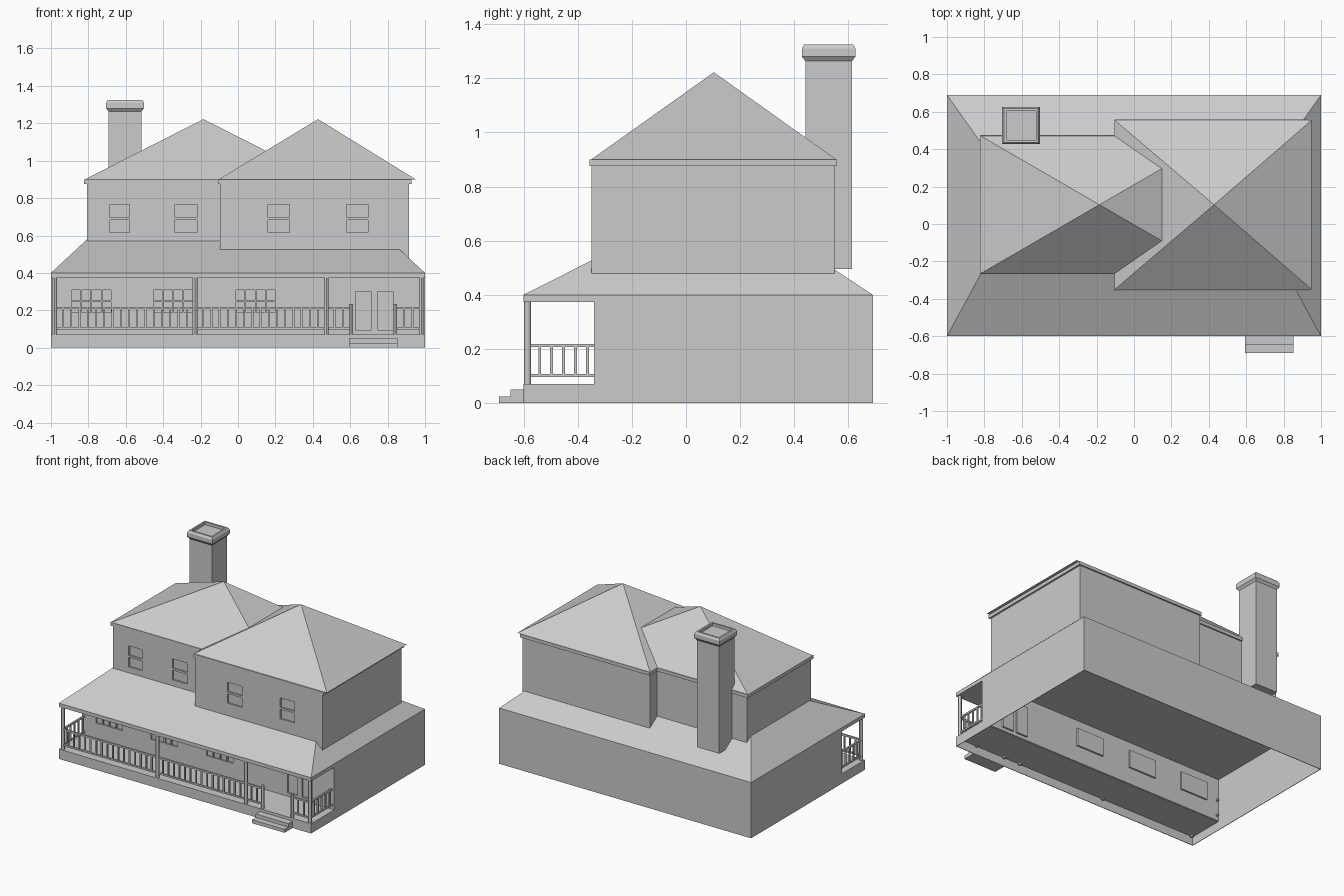
import bpy, bmesh

if "Cube" in bpy.data.objects:
    bpy.data.objects.remove(bpy.data.objects["Cube"], do_unlink=True)

grey = bpy.data.materials.new("plain grey")
grey.use_nodes = True
grey.diffuse_color = (0.6, 0.6, 0.6, 1)
grey.node_tree.nodes["Principled BSDF"].inputs["Base Color"].default_value = (0.6, 0.6, 0.6, 1)


def finish(name, bm):
    bmesh.ops.remove_doubles(bm, verts=bm.verts, dist=0.0001)
    bmesh.ops.recalc_face_normals(bm, faces=bm.faces)
    mesh = bpy.data.meshes.new(name)
    bm.to_mesh(mesh)
    bm.free()
    mesh.materials.append(grey)
    obj = bpy.data.objects.new(name, mesh)
    bpy.context.collection.objects.link(obj)
    return obj


def add_stack(bm, rings):
    """Closed solid through rectangular rings given as x0, x1, y0, y1, z."""
    loops = [[bm.verts.new(p) for p in ((a, c, z), (b, c, z), (b, d, z), (a, d, z))]
             for a, b, c, d, z in rings]
    for low, high in zip(loops, loops[1:]):
        for i in range(4):
            j = (i + 1) % 4
            bm.faces.new((low[i], low[j], high[j], high[i]))
    bm.faces.new(loops[0][::-1])
    bm.faces.new(loops[-1])


def stack(name, rings):
    bm = bmesh.new()
    add_stack(bm, rings)
    return finish(name, bm)


def add_box(bm, x0, x1, y0, y1, z0, z1):
    add_stack(bm, [(x0, x1, y0, y1, z0), (x0, x1, y0, y1, z1)])


def boxes(name, items):
    bm = bmesh.new()
    for item in items:
        add_box(bm, *item)
    return finish(name, bm)


def recess(obj, items):
    """Sink rectangular panels into a wall."""
    cutter = boxes("panel_cutter", items)
    cutter.hide_render = True
    mod = obj.modifiers.new("panels", "BOOLEAN")
    mod.operation = "DIFFERENCE"
    mod.solver = "EXACT"
    mod.object = cutter
    bpy.context.view_layer.objects.active = obj
    bpy.ops.object.modifier_apply(modifier=mod.name)
    bpy.data.objects.remove(cutter, do_unlink=True)


FRONT, WALL, BACK = -0.6, -0.34, 0.69
FLOOR, CEILING, EAVE, T = 0.07, 0.374, 0.4, 0.004

# Ground floor shell, open underneath
front_wall = boxes("ground_floor_front_wall",
                   [(-1 + T, 1 - T, WALL, WALL + T, FLOOR - T, CEILING)])
boxes("ground_floor_back_wall", [(-1, 1, BACK - T, BACK, 0, CEILING)])
for side, s in (("left", 1), ("right", -1)):
    x0, x1 = sorted((s, s * (1 - T)))
    boxes(side + "_side_wall", [(x0, x1, WALL, BACK - T, 0, CEILING)])
    boxes(side + "_porch_skirt", [(x0, x1, FRONT, WALL, 0, FLOOR)])
boxes("porch_floor", [(-1 + T, 1 - T, FRONT + T, WALL, FLOOR - 2 * T, FLOOR)])
boxes("porch_front_skirt", [(-1 + T, 1 - T, FRONT, FRONT + T, 0, FLOOR)])

# Ground floor windows and double door, boxed out behind the thin wall
windows = [(x, x + 0.218, 0.184, 0.312) for x in (-0.893, -0.456, -0.015)]
doors = [(0.625, 0.715, 0.09, 0.305), (0.742, 0.832, 0.09, 0.305)]
DEEP = 0.012
recess(front_wall, [(a, b, WALL - 0.02, WALL + 0.02, c, d) for a, b, c, d in windows + doors])
for kind, openings in (("window", windows), ("door", doors)):
    for i, (a, b, c, d) in enumerate(openings):
        unit = boxes("%s_unit_%d" % (kind, i + 1), [(a, b, WALL, WALL + DEEP + T, c, d)])
        cols, rows = (4, 2) if kind == "window" else (1, 1)
        w, h = (b - a) / cols, (d - c) / rows
        recess(unit, [(a + w * k + T, a + w * (k + 1) - T, WALL - 0.02, WALL + DEEP,
                       c + h * r + T, c + h * (r + 1) - T)
                      for k in range(cols) for r in range(rows)])

# Ceiling slab reaching over the porch, and the lower hip roof on it
stack("lower_roof", [(-1, 1, FRONT, BACK, CEILING), (-1, 1, FRONT, BACK, EAVE),
                     (-0.603, 0.603, 0.131, 0.131, 0.769)])

# Porch posts and stair newels, ending just under the floor
RAIL_Y, END = -0.585, 0.98


def post(name, x, radius, top):
    bottom = 0.052
    bpy.ops.mesh.primitive_cylinder_add(vertices=12, radius=radius, depth=top - bottom,
                                        location=(x, RAIL_Y, (top + bottom) / 2))
    obj = bpy.context.object
    obj.name = name
    obj.data.materials.append(grey)
    bpy.ops.object.shade_smooth_by_angle()


for i, x in enumerate((-END, -0.23, 0.472, END)):
    post("porch_post_%d" % (i + 1), x, 0.013, CEILING + T)
post("right_stair_newel", 0.605, 0.011, 0.235)
post("left_stair_newel", 0.84, 0.011, 0.235)


# Railings with balusters
def railing(name, start, end, across, along_x):
    bm = bmesh.new()

    def bar(a, b, half, z0, z1):
        span, depth = (a, b), (across - half, across + half)
        pair = span + depth if along_x else depth + span
        add_box(bm, *pair, z0, z1)

    bar(start, end, 0.006, 0.207, 0.219)
    bar(start, end, 0.006, 0.096, 0.107)
    count = max(2, round((end - start) / 0.0445))
    for k in range(1, count):
        p = start + (end - start) * k / count
        bar(p - 0.005, p + 0.005, 0.005, 0.104, 0.21)
    finish(name, bm)


for i, (a, b) in enumerate(((-END, -0.23), (-0.23, 0.472), (0.472, 0.605), (0.84, END))):
    railing("front_railing_%d" % (i + 1), a, b, RAIL_Y, True)
railing("left_railing", RAIL_Y, WALL + 0.02, END, False)
railing("right_railing", RAIL_Y, WALL + 0.02, -END, False)

# Entrance steps
boxes("lower_step", [(0.593, 0.853, -0.69, -0.648, 0, 0.025)])
boxes("upper_step", [(0.593, 0.853, -0.648, FRONT, 0, 0.05)])


# Upper floor wings, each with a fascia and a pyramid roof
def wing(name, x0, x1, y0, y1, roof, apex, fascia_x, columns):
    walls = boxes(name + "_walls", [(x0, x1, y0, y1, 0.42, 0.89)])
    recess(walls, [(a, b, y0 - 0.02, y0 + 0.012, z, z + 0.068)
                   for a, b in columns for z in (0.615, 0.697)])
    boxes(name + "_fascia", [(*fascia_x, y0 - 0.007, y1 + 0.01, 0.876, 0.9)])
    stack(name + "_roof", [(*roof, 0.9), (apex, apex, 0.103, 0.103, 1.222)])


wing("right_wing", -0.808, 0.43, -0.26, 0.465, (-0.818, 0.45, -0.264, 0.47), -0.185,
     (-0.823, 0.44), ((-0.685, -0.58), (-0.337, -0.22)))
wing("left_wing", -0.097, 0.915, -0.35, 0.548, (-0.103, 0.95, -0.35, 0.555), 0.428,
     (-0.103, 0.928), ((0.16, 0.275), (0.58, 0.695)))


# Chimney with flared cap and sunken flue
def square(half, z):
    cx, cy = -0.604, 0.527
    return (cx - half - 0.002, cx + half + 0.002, cy - half, cy + half, z)


stack("chimney", [square(h, z) for h, z in (
    (0.086, 0.495), (0.086, 1.263), (0.099, 1.28), (0.099, 1.31),
    (0.09, 1.325), (0.077, 1.325), (0.077, 1.305))])
